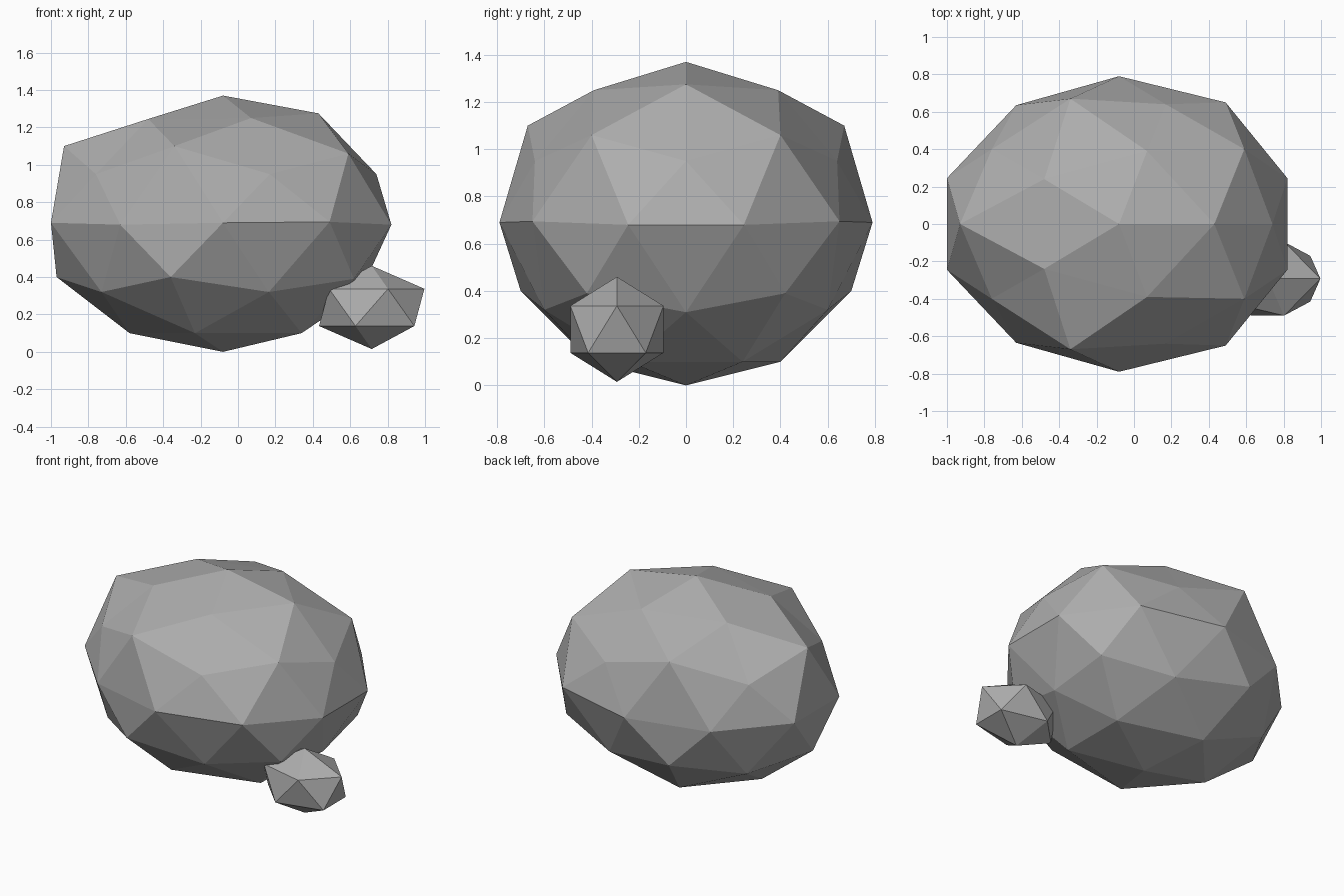
import bpy
from mathutils import Vector

if "Cube" in bpy.data.objects:
    bpy.data.objects.remove(bpy.data.objects["Cube"])

stone = bpy.data.materials.new("stone_grey")
stone.diffuse_color = (0.42, 0.42, 0.42, 1)
stone.use_nodes = True
stone.node_tree.nodes["Principled BSDF"].inputs["Base Color"].default_value = stone.diffuse_color


def rock(name, subdivisions, location=(0, 0, 0), scale=(1, 1, 1)):
    bpy.ops.mesh.primitive_ico_sphere_add(subdivisions=subdivisions, radius=1)
    ob = bpy.context.object
    ob.name = name
    ob.data.materials.append(stone)
    for v in ob.data.vertices:
        v.co = Vector(a * s + b for a, s, b in zip(v.co, scale, location))
    return ob


# Large boulder: weathered corner points, mirrored front to back
half = [
    (-.08, 0, 1.37),
    (.43, 0, 1.275), (.07, .39, 1.25), (-.48, .24, 1.245),
    (.59, .40, 1.06), (-.34, .67, 1.10), (-.93, 0, 1.10),
    (.74, 0, .95), (.17, .64, .95), (-.76, .40, .95),
    (.82, .245, .68), (.49, .65, .695), (-.08, .79, .69),
    (-.63, .635, .68), (-1, .245, .69),
    (-.97, 0, .40), (-.36, .70, .40), (.62, .42, .39),
    (.65, 0, .31), (.165, .60, .32), (-.73, .38, .32),
    (.34, .24, .10), (-.23, .40, .10), (-.58, 0, .10),
    (-.08, 0, 0),
]
corners = [Vector((x, y * side, z)) for x, y, z in half for side in (1, -1)]
boulder = rock("large_boulder", 2, (-.08, 0, .685), (.948, .79, .685))
for v in boulder.data.vertices:
    v.co = min(corners, key=lambda c: (c - v.co).length)

# Small stone leaning against the boulder
rock("small_stone", 1, (.715, -.2925, .2375), (.315, .232, .2225))
